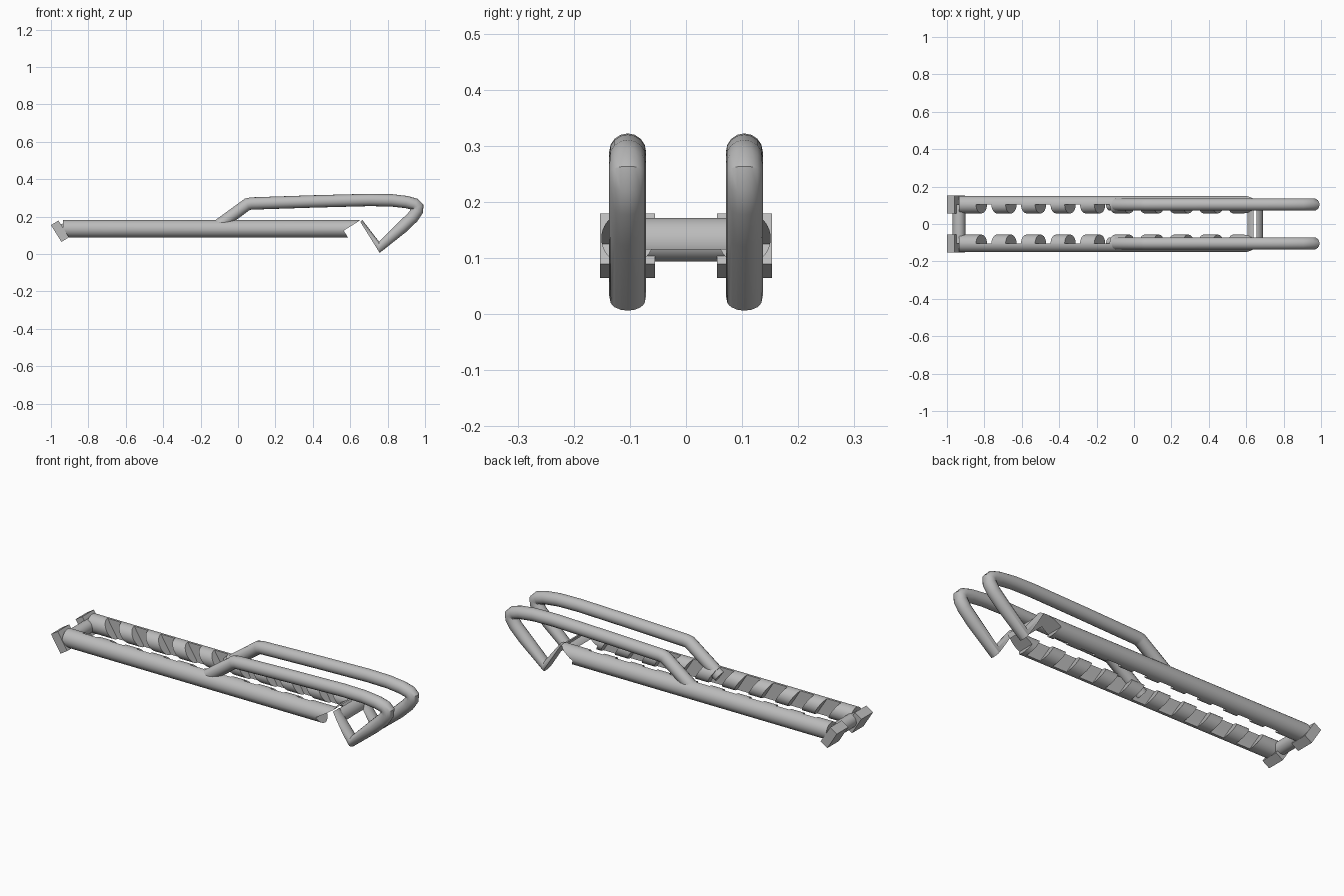
import bpy
from math import radians, sin, cos, pi
from mathutils import Vector

old = bpy.data.objects.get("Cube")
if old:
    bpy.data.objects.remove(old)

SIDE = 0.104            # distance of each rail from the middle
TILT = radians(32)      # lean of blocks, notches and hook seat

steel = bpy.data.materials.new("grey_steel")
steel.use_nodes = True
grey = (0.5, 0.5, 0.5, 1)
steel.diffuse_color = grey
steel.node_tree.nodes["Principled BSDF"].inputs["Base Color"].default_value = grey


def finish(obj, name):
    obj.name = name
    obj.data.materials.clear()
    obj.data.materials.append(steel)
    return obj


def box(name, centre, size):
    """Box leaning by TILT in the side plane."""
    bpy.ops.mesh.primitive_cube_add(size=1, location=centre, rotation=(0, -TILT, 0))
    obj = bpy.context.object
    obj.scale = size
    bpy.ops.object.transform_apply(location=False, rotation=False, scale=True)
    return finish(obj, name)


def rod(name, start, end, radius):
    a, b = Vector(start), Vector(end)
    bpy.ops.mesh.primitive_cylinder_add(vertices=40, radius=radius,
                                        depth=(b - a).length, location=(a + b) / 2)
    obj = bpy.context.object
    obj.rotation_euler = (b - a).to_track_quat('Z', 'Y').to_euler()
    return finish(obj, name)


def tube(name, points, y, radius):
    curve = bpy.data.curves.new(name, 'CURVE')
    curve.dimensions = '3D'
    curve.bevel_depth = radius
    curve.bevel_resolution = 6
    curve.use_fill_caps = True
    spline = curve.splines.new('POLY')
    spline.points.add(len(points) - 1)
    for p, (x, z) in zip(spline.points, points):
        p.co = (x, y, z, 1)
    obj = bpy.data.objects.new(name, curve)
    bpy.context.collection.objects.link(obj)
    select(obj)
    bpy.ops.object.convert(target='MESH')
    return finish(bpy.context.object, name)


def select(obj):
    bpy.ops.object.select_all(action='DESELECT')
    obj.select_set(True)
    bpy.context.view_layer.objects.active = obj


def cut(obj, cutters):
    select(obj)
    for c in cutters:
        mod = obj.modifiers.new("cut", 'BOOLEAN')
        mod.operation = 'DIFFERENCE'
        mod.solver = 'EXACT'
        mod.object = c
        bpy.ops.object.modifier_apply(modifier=mod.name)


def smooth(obj):
    select(obj)
    bpy.ops.object.shade_smooth_by_angle(angle=radians(35))


# Cutters: slanted rung slots, and the seat under the hook
notches = [box("notch_cutter", (-0.774 + 0.158 * k, 0, 0.135),
               (0.07, 2 * SIDE, 0.3)) for k in range(9)]
across = Vector((-cos(TILT), 0, -sin(TILT)))
down = Vector((sin(TILT), 0, -cos(TILT)))
seat = box("seat_cutter", Vector((0.65, 0, 0.178)) + across * 0.05 + down * 0.2,
           (0.1, 0.5, 0.4))

# Handle outline from the rail, over the top, round the nose and back to the seat
handle_path = [(-0.13, 0.134), (0.05, 0.266), (0.07, 0.27), (0.4, 0.281),
               (0.7, 0.289), (0.82, 0.287), (0.9, 0.278), (0.945, 0.266),
               (0.961, 0.252), (0.958, 0.232), (0.935, 0.198), (0.88, 0.145),
               (0.752, 0.033), (0.64, 0.16)]

for side, s in (("left", 1), ("right", -1)):
    y = s * SIDE
    rail = rod(side + "_rail", (-0.935, y, 0.135), (0.65, y, 0.135), 0.047)
    cut(rail, notches + [seat])
    smooth(rail)
    handle = tube(side + "_handle", handle_path, y, 0.033)
    cut(handle, [seat])
    smooth(handle)
    box(side + "_end_block", (-0.952, y, 0.122), (0.047, 0.098, 0.106))

# Bars joining the two sides
rear_bar = rod("rear_crossbar", (-0.936, -SIDE, 0.128), (-0.936, SIDE, 0.128), 0.034)
smooth(rear_bar)
hook_bar = rod("hook_crossbar", (0.645, -SIDE, 0.126), (0.645, SIDE, 0.126), 0.046)
cut(hook_bar, [seat])
smooth(hook_bar)

for c in notches + [seat]:
    bpy.data.objects.remove(c)
